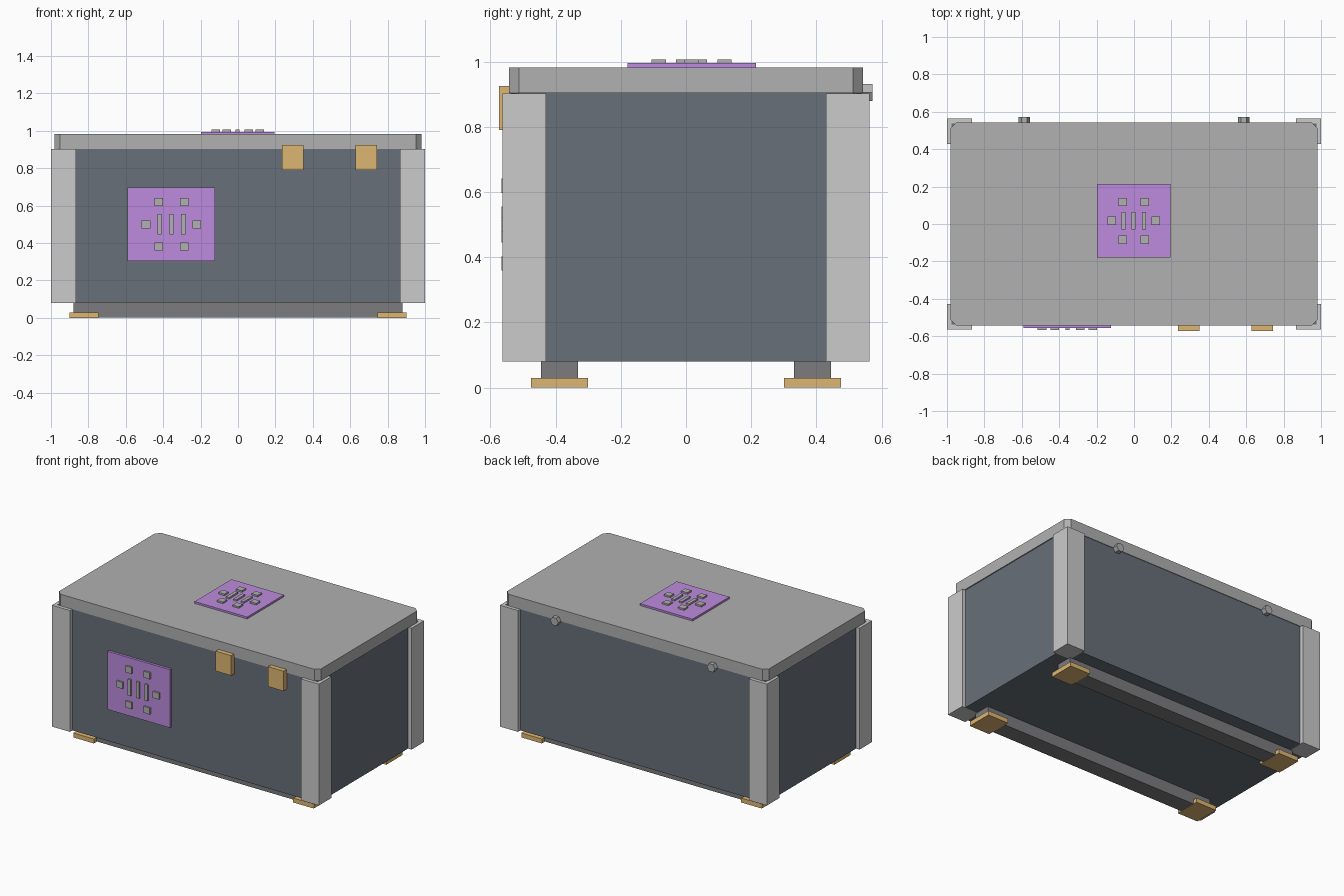
import bpy, bmesh, math
from mathutils import Matrix

if "Cube" in bpy.data.objects:
    bpy.data.objects.remove(bpy.data.objects["Cube"])


def material(name, rgb):
    m = bpy.data.materials.new(name)
    m.diffuse_color = (*rgb, 1)
    m.use_nodes = True
    m.node_tree.nodes["Principled BSDF"].inputs["Base Color"].default_value = m.diffuse_color
    return m


SLATE = material("slate", (0.14, 0.16, 0.19))
PALE = material("pale_metal", (0.58, 0.58, 0.58))
MID = material("mid_metal", (0.44, 0.44, 0.44))
DARK = material("dark_metal", (0.2, 0.2, 0.21))
BRASS = material("brass", (0.73, 0.47, 0.17))
PURPLE = material("purple", (0.51, 0.26, 0.73))


def finish(bm, name, mat):
    me = bpy.data.meshes.new(name)
    bm.to_mesh(me)
    bm.free()
    me.materials.append(mat)
    ob = bpy.data.objects.new(name, me)
    bpy.context.collection.objects.link(ob)
    return ob


def box(name, mat, x, y, z, chamfer=0):
    """Box from (min, max) ranges, with optional chamfered vertical edges."""
    r = (x, y, z)
    bm = bmesh.new()
    bmesh.ops.create_cube(bm, size=1)
    for v in bm.verts:
        v.co = [a[0] if c < 0 else a[1] for a, c in zip(r, v.co)]
    if chamfer:
        edges = [e for e in bm.edges
                 if abs(e.verts[0].co.z - e.verts[1].co.z) > 1e-4]
        bmesh.ops.bevel(bm, geom=edges, offset=chamfer, segments=1,
                        affect='EDGES')
    return finish(bm, name, mat)


def span(c, half):
    return (c - half, c + half)


# Body and lid
box("chest_body", SLATE, (-0.975, 0.975), (-0.538, 0.538), (0.081, 0.904))
box("lid", MID, (-0.982, 0.982), (-0.542, 0.542), (0.903, 0.982), 0.03)

for sy in (-1, 1):
    # Skids under the chest
    box("skid", DARK, (-0.88, 0.88), span(sy * 0.388, 0.057), (0.002, 0.085))
    for sx in (-1, 1):
        # Corner posts and feet
        box("corner_post", PALE, span(sx * 0.9325, 0.0675),
            span(sy * 0.496, 0.067), (0.08, 0.902))
        box("foot", BRASS, span(sx * 0.824, 0.077),
            span(sy * 0.388, 0.088), (0, 0.03))

# Front latches
for x in (0.292, 0.685):
    box("latch", BRASS, span(x, 0.058), (-0.573, -0.53), (0.79, 0.925))

# Six-sided hinge pins on the back
for sx in (-1, 1):
    bm = bmesh.new()
    bmesh.ops.create_cone(bm, cap_ends=True, segments=6, radius1=0.03,
                          radius2=0.03, depth=0.06)
    xs = max(v.co.x for v in bm.verts)
    turn = 0 if xs > 0.029 else math.radians(30)
    bmesh.ops.transform(
        bm, verts=bm.verts,
        matrix=Matrix.Translation((sx * 0.587, 0.542, 0.905))
        @ Matrix.Rotation(math.radians(90), 4, 'X')
        @ Matrix.Rotation(turn, 4, 'Z'))
    finish(bm, "hinge_pin", MID)


# Control panels: plate with six square studs and three bars
def panel(name, u, v, half_u, half_v, su, sv, bar_h, place):
    place(name + "_plate", PURPLE, span(u, half_u), span(v, half_v), 0, 0.013)
    studs = [(i, j) for i in (-1, 1) for j in (-1, 1)]
    studs = [(i * su, j * sv) for i, j in studs] + [(-2 * su, 0), (2 * su, 0)]
    for du, dv in studs:
        place(name + "_stud", MID, span(u + du, 0.023),
              span(v + dv, 0.022), 0.01, 0.024)
    for i in (-1, 0, 1):
        place(name + "_bar", MID, span(u + i * su * 0.93, 0.011),
              span(v, bar_h), 0.01, 0.024)


def on_front(name, mat, u, v, d0, d1):
    box(name, mat, u, (-0.542 - d1, -0.536 - d0), v)


def on_top(name, mat, u, v, d0, d1):
    box(name, mat, u, v, (0.978 + d0, 0.982 + d1))


panel("front_panel", -0.356, 0.5, 0.234, 0.197, 0.068, 0.119, 0.055, on_front)
panel("top_panel", -0.002, 0.017, 0.197, 0.197, 0.059, 0.101, 0.047, on_top)
